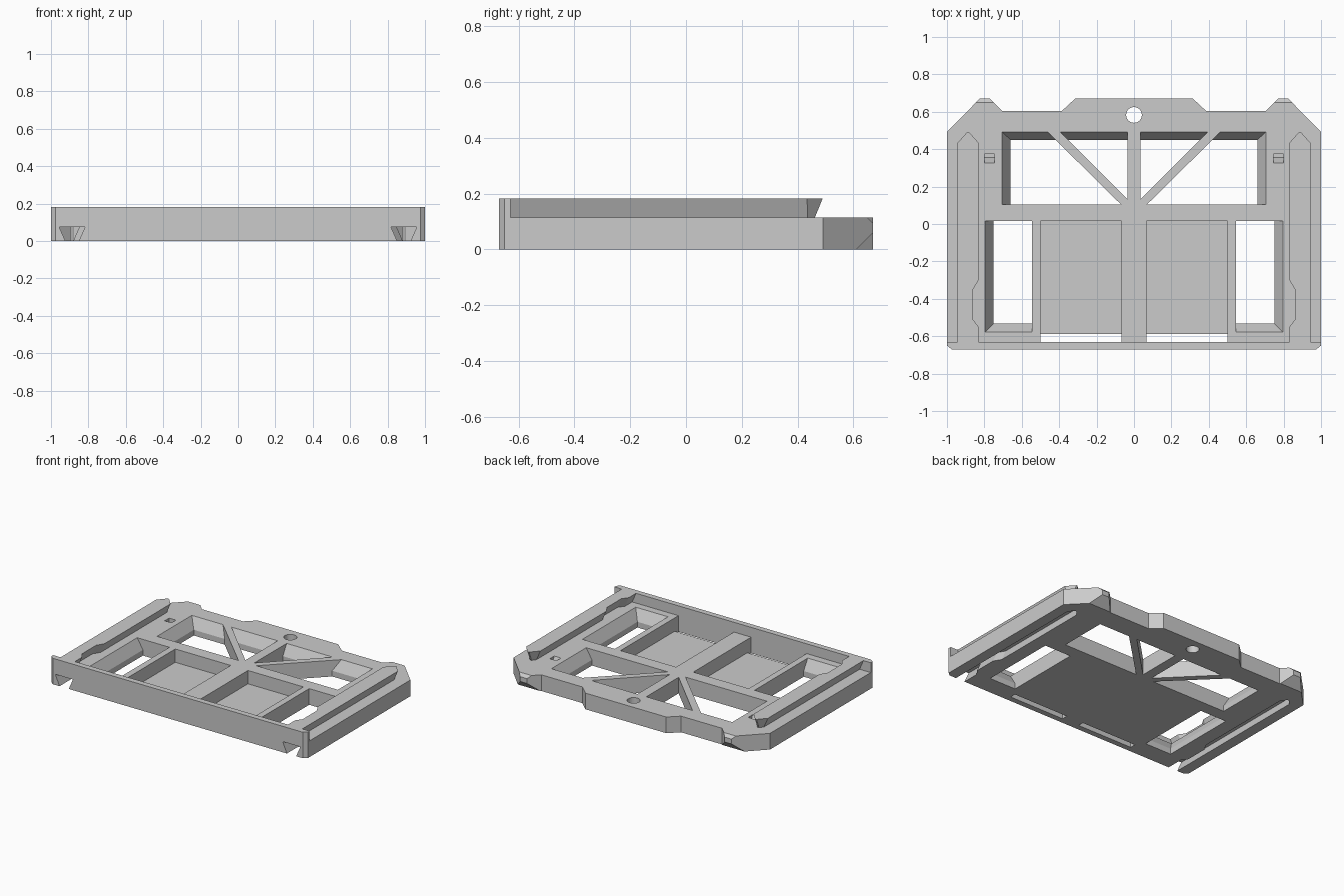
import bpy, bmesh, math

if "Cube" in bpy.data.objects:
    bpy.data.objects.remove(bpy.data.objects["Cube"])

PLATE_Z, TOP_Z, WALL_Y = 0.114, 0.183, -0.63


def loft(name, rings):
    """Closed solid through rings of (z, [(x, y), ...]) with equal point counts."""
    bm = bmesh.new()
    loops = [[bm.verts.new((x, y, z)) for x, y in pts] for z, pts in rings]
    n = len(loops[0])
    bm.faces.new(loops[0][::-1])
    bm.faces.new(loops[-1])
    for a, b in zip(loops, loops[1:]):
        for i in range(n):
            j = (i + 1) % n
            bm.faces.new((a[i], a[j], b[j], b[i]))
    bmesh.ops.recalc_face_normals(bm, faces=bm.faces)
    mesh = bpy.data.meshes.new(name)
    bm.to_mesh(mesh)
    bm.free()
    obj = bpy.data.objects.new(name, mesh)
    bpy.context.collection.objects.link(obj)
    return obj


def prism(name, pts, z0, z1):
    return loft(name, [(z0, pts), (z1, pts)])


def rect(x0, x1, y0, y1):
    return [(x0, y0), (x1, y0), (x1, y1), (x0, y1)]


def flip(pts, s):
    return [(s * x, y) for x, y in pts]


def cut(target, cutter, keep=False):
    bpy.context.view_layer.objects.active = target
    mod = target.modifiers.new("cut", 'BOOLEAN')
    mod.operation, mod.solver, mod.object = 'DIFFERENCE', 'EXACT', cutter
    bpy.ops.object.modifier_apply(modifier=mod.name)
    if not keep:
        bpy.data.objects.remove(cutter)


def track(hw, y0, y1, dent):
    """Outline of a pointed dovetail track with a notch on its inner side (right side)."""
    c = 0.887
    return [(c - hw, y0), (c + hw, y0), (c + hw, y1 - hw), (c + 0.006, y1),
            (c - 0.006, y1), (c - hw, y1 - hw), (c - hw, -0.30),
            (c - hw + dent, -0.35), (c - hw + dent, -0.51), (c - hw, -0.55)]


# Base plate outline, right half mirrored to the left
half = [(1, WALL_Y), (1, 0.492), (0.825, 0.67), (0.77, 0.67), (0.705, 0.605),
        (0.385, 0.605), (0.315, 0.67)]
plate = prism("base_plate", half + flip(half, -1)[::-1], 0, PLATE_Z)

# Raised front wall with clipped corners
wall_half = [(0.975, -0.67), (1, -0.65), (1, WALL_Y)]
wall = prism("front_wall", wall_half + flip(wall_half, -1)[::-1], 0, TOP_Z)

# Back window with sloped sides and back
win_top = rect(-0.705, 0.705, 0.105, 0.492)
win_low = rect(-0.66, 0.66, 0.105, 0.45)
cut(plate, loft("window_cut", [(-0.1, win_low), (0.04, win_low),
                               (PLATE_Z, win_top), (0.2, win_top)]))

# Round hanging hole in the back tab
hole = [(0.042 * math.cos(math.tau * i / 32), 0.583 + 0.042 * math.sin(math.tau * i / 32))
        for i in range(32)]
cut(plate, prism("hole_cut", hole, -0.1, 0.2))

for s, side in ((1, "right"), (-1, "left")):
    # Side window, sloped on its outer and front edges
    top = flip(rect(0.545, 0.797, -0.578, 0.015), s)
    low = flip(rect(0.545, 0.752, -0.533, 0.015), s)
    cut(plate, loft("side_window_cut", [(-0.1, low), (0.04, low), (PLATE_Z, top), (0.2, top)]))

    # Shallow tray with a slot through the floor at its front
    cut(plate, prism("tray_cut", flip(rect(0.067, 0.50, -0.66, 0.015), s), 0.02, 0.2))
    cut(plate, prism("slot_cut", flip(rect(0.067, 0.50, -0.66, -0.588), s), -0.1, 0.1))

    # Latch recess with a ramped floor
    cut(plate, loft("latch_cut", [(0.05, flip(rect(0.747, 0.80, 0.355, 0.375), s)),
                                  (PLATE_Z, flip(rect(0.747, 0.80, 0.325, 0.375), s)),
                                  (0.2, flip(rect(0.747, 0.80, 0.325, 0.375), s))]))

    # Corner bump bevels: long one below, small one above
    def wedge(y_at):
        return [(z, flip(rect(0.70, 1.0, y, 0.9), s)) for z, y in y_at]
    cut(plate, loft("low_bevel_cut", wedge([(-0.02, 0.59), (0.08, 0.69)])))
    cut(plate, loft("top_bevel_cut", wedge([(0.084, 0.68), (0.134, 0.63)])))

    # Dovetail groove along the underside, through the front wall
    groove = loft("groove_cut", [
        (-0.02, flip(track(0.027, -0.8, 0.47, 0.03), s)),
        (0.075, flip(track(0.069, -0.8, 0.50, 0.03), s))])
    cut(plate, groove, keep=True)
    cut(wall, groove)

    # Dovetail rail on top, wider at the top than at the plate
    loft("rail_" + side, [
        (PLATE_Z, flip(track(0.026, WALL_Y, 0.462, 0.03), s)),
        (TOP_Z, flip(track(0.056, WALL_Y, 0.49, 0.03), s))])

    # Diagonal brace across the back window
    prism("brace_" + side, flip([(0.035, 0.105), (0.07, 0.105), (0.462, 0.492),
                                 (0.395, 0.492), (0.035, 0.132)], s), 0, PLATE_Z)

# Straight centre brace
prism("brace_centre", rect(-0.035, 0.035, 0.105, 0.492), 0, PLATE_Z)
